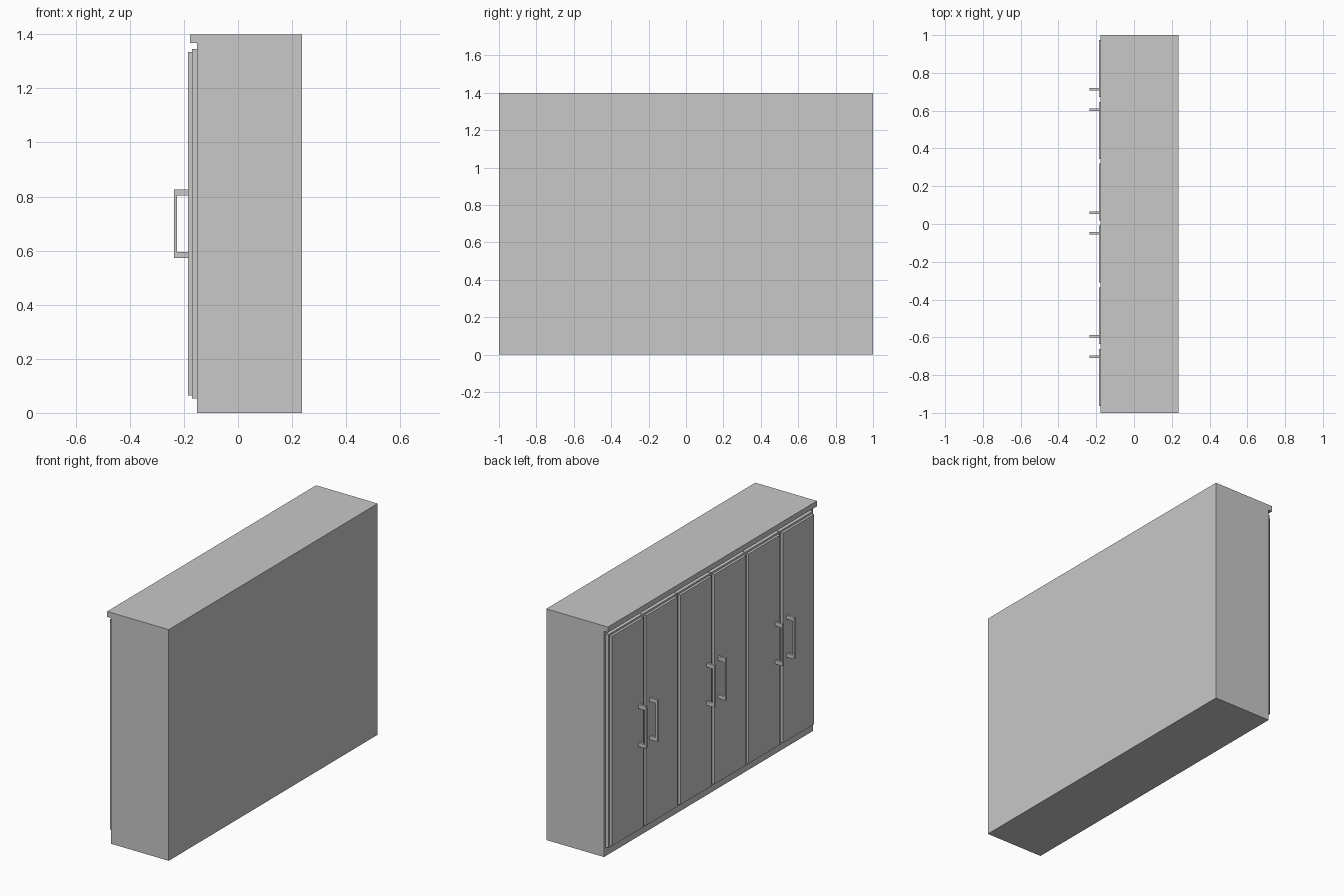
import bpy
import bmesh

cube = bpy.data.objects.get("Cube")
if cube:
    bpy.data.objects.remove(cube, do_unlink=True)

# Single flat colour
grey = bpy.data.materials.new("light_grey")
grey.use_nodes = True
colour = (0.58, 0.58, 0.58, 1)
grey.diffuse_color = colour
grey.node_tree.nodes["Principled BSDF"].inputs["Base Color"].default_value = colour


def extrude_profile(name, profile, y_min, y_max):
    """Extrude a closed (x, z) profile along y."""
    bm = bmesh.new()
    face = bm.faces.new([bm.verts.new((x, y_min, z)) for x, z in profile])
    result = bmesh.ops.extrude_face_region(bm, geom=[face])
    verts = [v for v in result["geom"] if isinstance(v, bmesh.types.BMVert)]
    bmesh.ops.translate(bm, verts=verts, vec=(0, y_max - y_min, 0))
    bmesh.ops.recalc_face_normals(bm, faces=bm.faces)
    mesh = bpy.data.meshes.new(name)
    bm.to_mesh(mesh)
    bm.free()
    mesh.materials.append(grey)
    obj = bpy.data.objects.new(name, mesh)
    bpy.context.scene.collection.objects.link(obj)
    return obj


def box(name, x0, x1, y0, y1, z0, z1):
    return extrude_profile(name, [(x0, z0), (x1, z0), (x1, z1), (x0, z1)], y0, y1)


# Cabinet body with the top overhanging the doors
BODY_X, BACK_X, LIP_X, TOP = -0.151, 0.236, -0.177, 1.4
extrude_profile("cabinet_body", [
    (BODY_X, 0), (BACK_X, 0), (BACK_X, TOP),
    (LIP_X, TOP), (LIP_X, 1.367), (BODY_X, 1.367)], -1, 1)

# Six doors, each a backing board with a smaller raised panel
PANEL_X, BOARD_X = -0.185, -0.17
PITCH, CENTRE = 0.327, 0.005
for i in range(6):
    y = CENTRE + (i - 2.5) * PITCH
    half = PITCH / 2 - 0.002
    box(f"door_board_{i + 1}", BOARD_X, BODY_X, y - half, y + half, 0.054, 1.346)
    half -= 0.011
    box(f"door_panel_{i + 1}", PANEL_X, BOARD_X, y - half, y + half, 0.065, 1.335)

# Paired bracket handles on either side of every second joint
OUT_X, IN_X = -0.236, -0.225
LOW, HIGH, POST = 0.572, 0.826, 0.023
handle = [(PANEL_X, LOW), (OUT_X, LOW), (OUT_X, HIGH), (PANEL_X, HIGH),
          (PANEL_X, HIGH - POST), (IN_X, HIGH - POST),
          (IN_X, LOW + POST), (PANEL_X, LOW + POST)]
for pair in (-1, 0, 1):
    for side, label in ((-1, "a"), (1, "b")):
        y = CENTRE + pair * 2 * PITCH + side * 0.054
        extrude_profile(f"handle_{pair + 2}{label}", handle, y - 0.007, y + 0.007)
